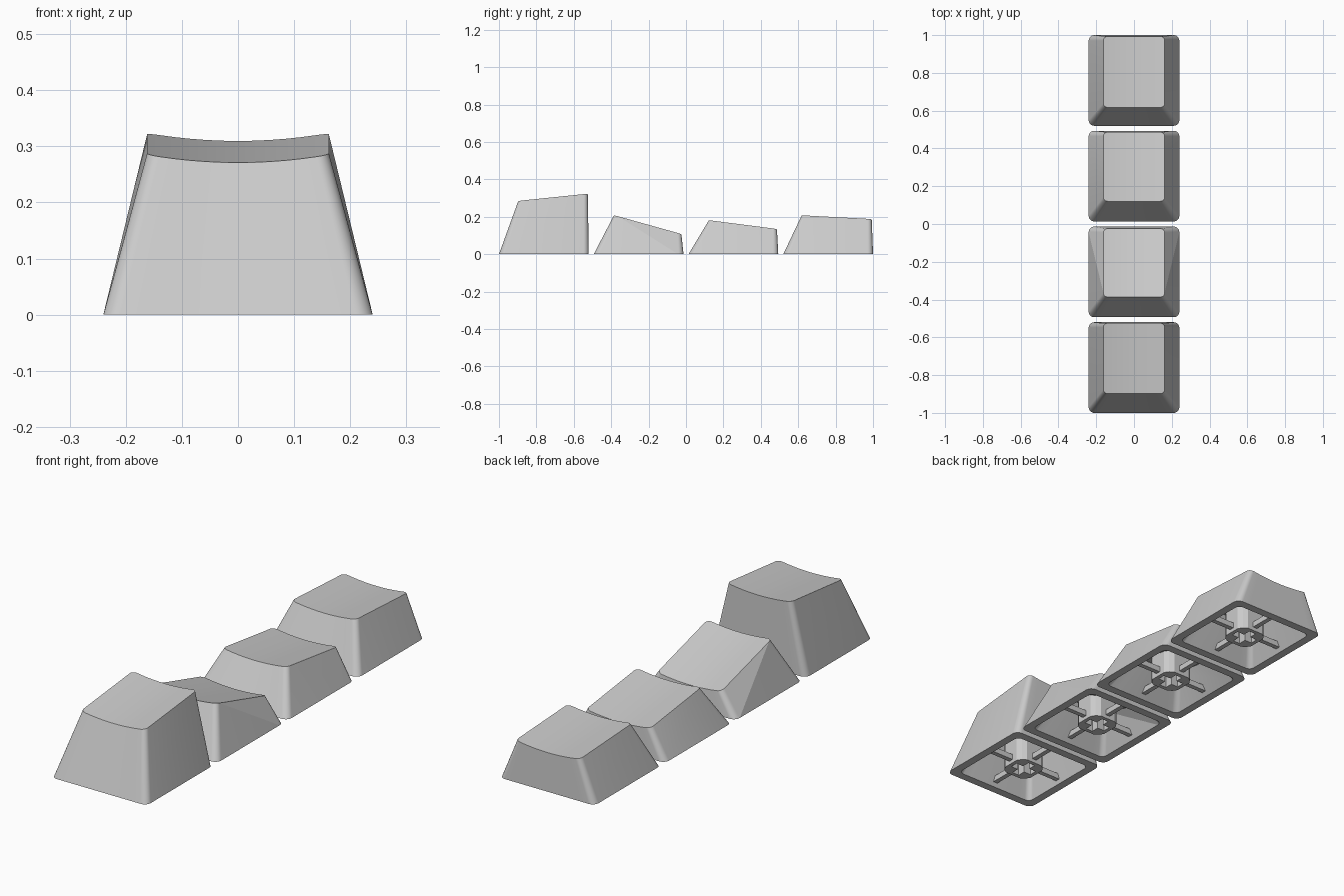
import bpy
import bmesh
import math

old = bpy.data.objects.get("Cube")
if old:
    bpy.data.objects.remove(old, do_unlink=True)

grey = bpy.data.materials.new("light_grey_plastic")
grey.use_nodes = True
colour = (0.6, 0.6, 0.6, 1)
grey.diffuse_color = colour
grey.node_tree.nodes["Principled BSDF"].inputs["Base Color"].default_value = colour

SIZE, PITCH = 0.48, 0.5067
HALF, TOP_HALF = SIZE / 2, 0.162
WALL, DIP = 0.038, 0.014
ARC, SPAN = 8, 10          # corner and scoop subdivisions


def outline(half, y0, y1, r):
    """Rounded rectangle: front half from -x to +x, then the back half returning."""
    def arc(cx, start):
        return [(cx + r * math.cos(start + k * math.pi / 2 / ARC),
                 y0 + r + r * math.sin(start + k * math.pi / 2 / ARC))
                for k in range(ARC + 1)]
    inner = half - r
    straight = [(-inner + 2 * inner * k / SPAN, y0) for k in range(1, SPAN)]
    front = arc(-inner, math.pi) + straight + arc(inner, 1.5 * math.pi)
    return front + [(x, y0 + y1 - y) for x, y in reversed(front)]


def finish(name, bm, y):
    bmesh.ops.recalc_face_normals(bm, faces=bm.faces)
    mesh = bpy.data.meshes.new(name)
    bm.to_mesh(mesh)
    bm.free()
    mesh.materials.append(grey)
    obj = bpy.data.objects.new(name, mesh)
    obj.location.y = y
    bpy.context.collection.objects.link(obj)
    bpy.ops.object.select_all(action='DESELECT')
    obj.select_set(True)
    bpy.context.view_layer.objects.active = obj
    bpy.ops.object.shade_smooth_by_angle(angle=math.radians(15))


def ring(bm, points, height):
    return [bm.verts.new((x, y, height(x, y))) for x, y in points]


def bridge(bm, a, b):
    for i in range(len(a)):
        j = (i + 1) % len(a)
        bm.faces.new((a[i], a[j], b[j], b[i]))


def walls(bm, low, high, falling):
    """Loft two rings, folding the long flat sides along their convex diagonal."""
    n = len(low)
    for i in range(n):
        j = (i + 1) % n
        if i not in (n // 2 - 1, n - 1):
            bm.faces.new((low[i], low[j], high[j], high[i]))
        elif (i == n - 1) != falling:
            bm.faces.new((low[i], low[j], high[i]))
            bm.faces.new((low[j], high[j], high[i]))
        else:
            bm.faces.new((low[i], low[j], high[j]))
            bm.faces.new((low[i], high[j], high[i]))


def cover(bm, loop):
    """Close a ring with strips running front to back."""
    n = len(loop)
    for i in range(n // 2 - 1):
        bm.faces.new((loop[i], loop[i + 1], loop[n - 2 - i], loop[n - 1 - i]))


def cap_shell(name, y, surface, y0, y1, falling):
    bm = bmesh.new()
    ground = lambda px, py: 0
    low = ring(bm, outline(HALF, -HALF, HALF, 0.03), ground)
    high = ring(bm, outline(TOP_HALF, y0, y1, 0.022), surface)
    rim = ring(bm, outline(HALF - WALL, WALL - HALF, HALF - WALL, 0.025), ground)
    roof = ring(bm, outline(TOP_HALF - WALL, y0 + WALL, y1 - WALL, 0.02),
                lambda px, py: surface(px, py) - WALL)
    walls(bm, low, high, falling)
    cover(bm, high)
    bridge(bm, low, rim)
    walls(bm, rim, roof, falling)
    cover(bm, roof)
    finish(name, bm, y)


def quarter_turns(points):
    result = []
    for _ in range(4):
        result += points
        points = [(-py, px) for px, py in points]
    return result


def stem(name, y, surface):
    """Chamfered post with a cross-shaped socket."""
    bm = bmesh.new()
    post = quarter_turns([(0.073, 0.04), (0.06, 0.06), (0.04, 0.073)])
    cross = quarter_turns([(0.055, 0.018), (0.018, 0.018), (0.018, 0.055)])
    ground = lambda px, py: 0.002
    base = ring(bm, post, ground)
    top = ring(bm, post, lambda px, py: surface(0, py) - WALL + 0.01)
    mouth = ring(bm, cross, ground)
    floor = ring(bm, cross, lambda px, py: surface(0, py) - WALL)
    bridge(bm, base, top)
    bridge(bm, base, mouth)
    bridge(bm, mouth, floor)
    bm.faces.new(top)
    bm.faces.new(floor)
    finish(name, bm, y)


def ribs(name, y):
    """Four thin bars from the post to the walls."""
    bm = bmesh.new()
    for px, py in quarter_turns([(0.134, 0)]):
        bar = bmesh.ops.create_cube(bm, size=1)["verts"]
        long_x = abs(px) > abs(py)
        for v in bar:
            v.co.x = px + v.co.x * (0.132 if long_x else 0.022)
            v.co.y = py + v.co.y * (0.022 if long_x else 0.132)
            v.co.z = 0.032 + v.co.z * 0.026
    finish(name, bm, y)


# Row name, front and back edge of the top (from the cap's front), their heights
rows = [("bottom_row", 0.102, 0.475, 0.285, 0.3235),
        ("second_row", 0.107, 0.469, 0.209, 0.108),
        ("third_row", 0.107, 0.473, 0.182, 0.135),
        ("fourth_row", 0.097, 0.473, 0.208, 0.188)]

for k, (row, front, back, z0, z1) in enumerate(rows):
    y = -1 + HALF + PITCH * k
    y0, y1 = front - HALF, back - HALF

    def surface(px, py):
        slope = z0 + (z1 - z0) * (py - y0) / (y1 - y0)
        return slope - DIP * (1 - (px / TOP_HALF) ** 2)

    cap_shell(row + "_keycap", y, surface, y0, y1, z0 > z1)
    stem(row + "_stem", y, surface)
    ribs(row + "_ribs", y)
